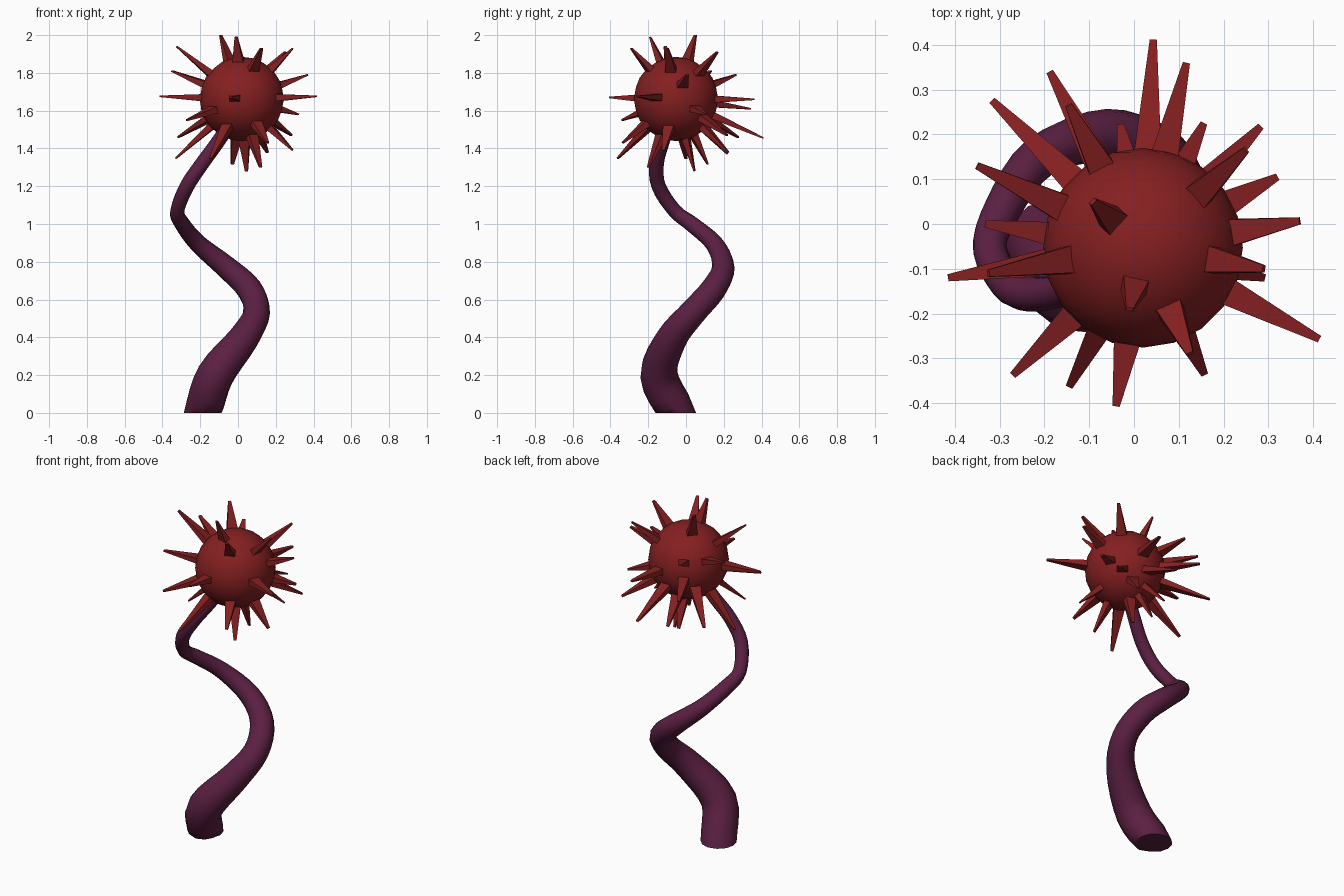
import bpy, bmesh, math
from mathutils import Vector

if "Cube" in bpy.data.objects:
    bpy.data.objects.remove(bpy.data.objects["Cube"])


def material(name, rgb):
    m = bpy.data.materials.new(name)
    m.diffuse_color = (*rgb, 1)
    m.use_nodes = True
    m.node_tree.nodes["Principled BSDF"].inputs["Base Color"].default_value = m.diffuse_color
    return m


RED = material("dark red", (0.235, 0.014, 0.015))
PURPLE = material("dark purple", (0.105, 0.014, 0.054))


def make_object(name, bm, mat, smooth):
    bmesh.ops.recalc_face_normals(bm, faces=bm.faces[:])
    me = bpy.data.meshes.new(name)
    bm.to_mesh(me)
    bm.free()
    me.materials.append(mat)
    ob = bpy.data.objects.new(name, me)
    bpy.context.collection.objects.link(ob)
    if smooth:
        bpy.ops.object.select_all(action='DESELECT')
        ob.select_set(True)
        bpy.context.view_layer.objects.active = ob
        bpy.ops.object.shade_smooth_by_angle(angle=math.radians(50))
    return ob


# Stem: spiral path (x, y, z, radius), swept with a tapering round section
PATH = [Vector(p) for p in [
    (-0.187, -0.047, 0, .1), (-0.12, -0.143, 0.2, .1), (0.03, -0.075, 0.395, .082),
    (0.098, 0.035, 0.53, .071), (0.06, 0.145, 0.655, .068), (-0.06, 0.197, 0.77, .06),
    (-0.21, 0.15, 0.895, .048), (-0.295, 0.03, 1.0, .042), (-0.321, -0.06, 1.07, .038),
    (-0.27, -0.145, 1.2, .039), (-0.19, -0.155, 1.32, .038), (-0.11, -0.125, 1.43, .037),
    (-0.03, -0.09, 1.55, .036)]]
STEPS, SIDES = 4, 12


def spline(pts):
    ext = [2 * pts[0] - pts[1]] + pts + [2 * pts[-1] - pts[-2]]
    out = []
    for a, b, c, d in zip(ext, ext[1:], ext[2:], ext[3:]):
        for s in range(STEPS):
            t = s / STEPS
            out.append(0.5 * (2 * b + (c - a) * t + (2 * a - 5 * b + 4 * c - d) * t * t
                              + (3 * b - a - 3 * c + d) * t ** 3))
    return out + [pts[-1]]


bm = bmesh.new()
line = spline(PATH)
rings = []
side = Vector((1, 0, 0))
for i, p in enumerate(line):
    if i == 0:
        tan = Vector((0, 0, 1))      # flat foot on the ground
    else:
        tan = (line[min(i + 1, len(line) - 1)] - line[i - 1]).to_3d().normalized()
    side = (side - tan * side.dot(tan)).normalized()
    up = tan.cross(side)
    ring = []
    for k in range(SIDES):
        a = math.tau * k / SIDES
        co = p.to_3d() + p.w * (math.cos(a) * side + math.sin(a) * up)
        co.z = max(co.z, 0)
        ring.append(bm.verts.new(co))
    rings.append(ring)
for r0, r1 in zip(rings, rings[1:]):
    for k in range(SIDES):
        n = (k + 1) % SIDES
        bm.faces.new((r0[k], r0[n], r1[n], r1[k]))
bm.faces.new(rings[0])
bm.faces.new(rings[-1])
make_object("stem", bm, PURPLE, True)

# Round head
CENTRE = Vector((0.02, -0.053, 1.662))
bm = bmesh.new()
bmesh.ops.create_icosphere(bm, subdivisions=3, radius=0.223)
bmesh.ops.translate(bm, verts=bm.verts[:], vec=CENTRE)
make_object("head", bm, RED, True)

# Spikes: flattened tapering bars from the head to each tip
TIPS = [
    (-.092, .05, 2.0), (-.01, -.19, 1.99), (.25, .165, 1.91), (.125, -.29, 1.93),
    (-.325, -.11, 1.94), (-.146, .265, 1.79), (-.35, .13, 1.81), (-.415, -.12, 1.676),
    (.414, -.257, 1.676), (-.04, -.407, 1.67), (.117, .36, 1.66), (.043, .41, 1.455),
    (-.188, .34, 1.61), (-.316, .275, 1.46), (-.33, 0, 1.347), (-.27, -.337, 1.55),
    (-.144, -.362, 1.347), (.157, -.335, 1.43), (.37, .007, 1.79), (.29, -.10, 1.93),
    (.32, .105, 1.58), (.282, .217, 1.47), (.155, .223, 1.38), (-.03, .22, 1.37),
    (-.03, .115, 1.316), (.045, .045, 1.28), (.12, -.2, 1.3), (.29, -.12, 1.39)]
bm = bmesh.new()
for tip in TIPS:
    tip = Vector(tip)
    d = (tip - CENTRE).normalized()
    wide = Vector((0, 0, 1)).cross(d).normalized()
    thin = d.cross(wide)
    ends = []
    for c, w, t in ((CENTRE + d * 0.19, .033, .02), (tip, .008, .004)):
        ends.append([bm.verts.new(c + wide * w * sx + thin * t * sy)
                     for sx, sy in ((-1, -1), (1, -1), (1, 1), (-1, 1))])
    lo, hi = ends
    bm.faces.new(lo)
    bm.faces.new(hi)
    for k in range(4):
        n = (k + 1) % 4
        bm.faces.new((lo[k], lo[n], hi[n], hi[k]))
make_object("spikes", bm, RED, False)
